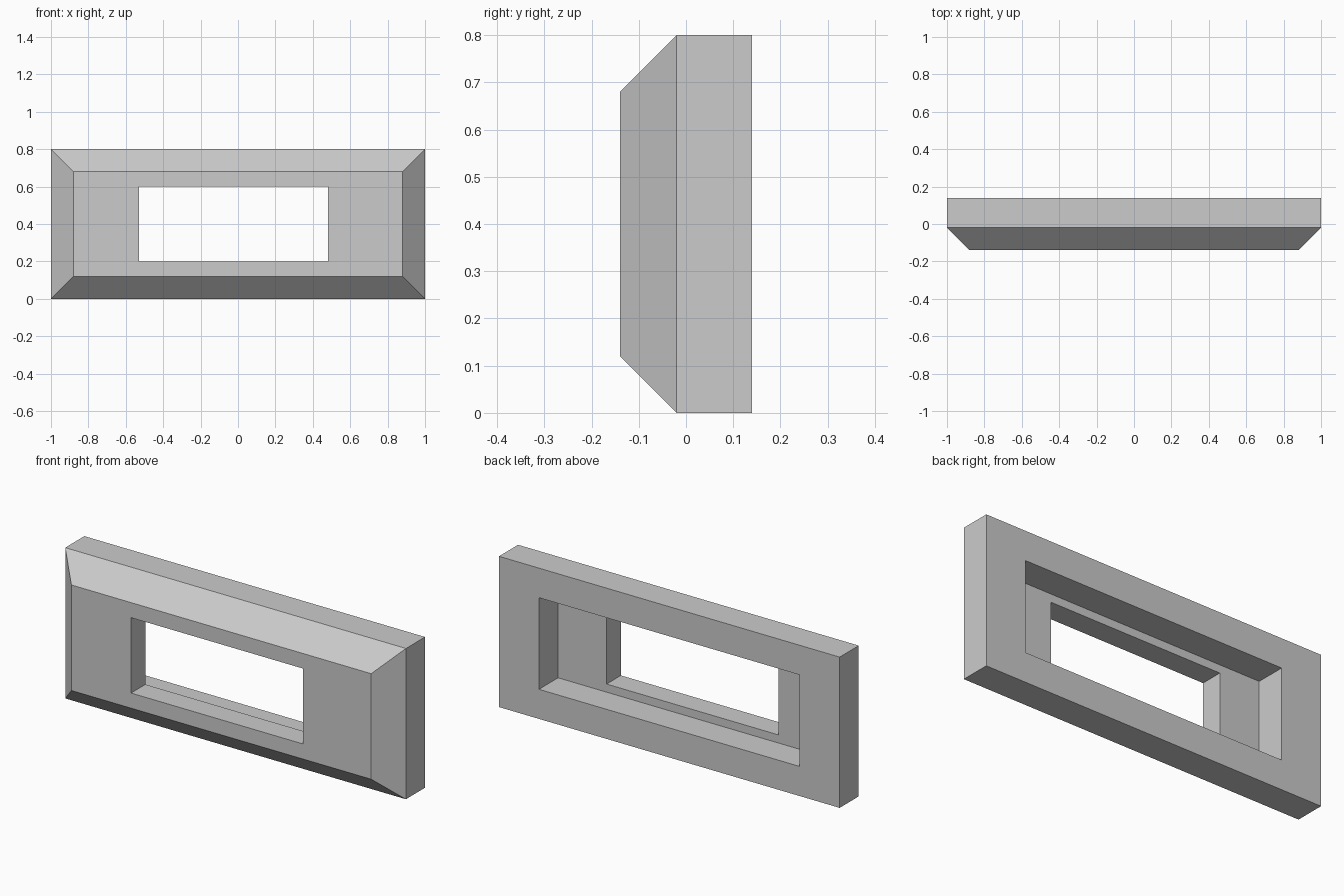
import bpy
import bmesh

default = bpy.data.objects.get("Cube")
if default:
    bpy.data.objects.remove(default, do_unlink=True)

# One plain grey material
grey = bpy.data.materials.new("light grey")
grey.use_nodes = True
colour = (0.6, 0.6, 0.6, 1)
grey.diffuse_color = colour
grey.node_tree.nodes["Principled BSDF"].inputs["Base Color"].default_value = colour

# Depths and extents
FRONT, STEP, BACK = -0.14, -0.02, 0.14
BEVEL = 0.12
opening = (-0.53, 0.48, 0.2, 0.6)
outline = (-1, 1, 0, 0.8)
recess = (-0.765, 0.765, 0.157, 0.643)
front_panel = (-1 + BEVEL, 1 - BEVEL, BEVEL, 0.8 - BEVEL)


def ring(bm, rect, y):
    """Four corner vertices of a rectangle at depth y."""
    x0, x1, z0, z1 = rect
    return [bm.verts.new((x, y, z)) for x, z in ((x0, z0), (x1, z0), (x1, z1), (x0, z1))]


# Rings run around the frame section: front, bevel, sides, back, recess, opening
bm = bmesh.new()
rings = [ring(bm, rect, y) for rect, y in (
    (opening, FRONT), (front_panel, FRONT), (outline, STEP),
    (outline, BACK), (recess, BACK), (recess, STEP), (opening, STEP))]

for i, a in enumerate(rings):
    b = rings[(i + 1) % len(rings)]
    for k in range(4):
        n = (k + 1) % 4
        bm.faces.new((a[k], a[n], b[n], b[k]))
bmesh.ops.recalc_face_normals(bm, faces=bm.faces)

mesh = bpy.data.meshes.new("bevelled_frame")
bm.to_mesh(mesh)
bm.free()
mesh.materials.append(grey)
frame = bpy.data.objects.new("bevelled_frame", mesh)
bpy.context.collection.objects.link(frame)
